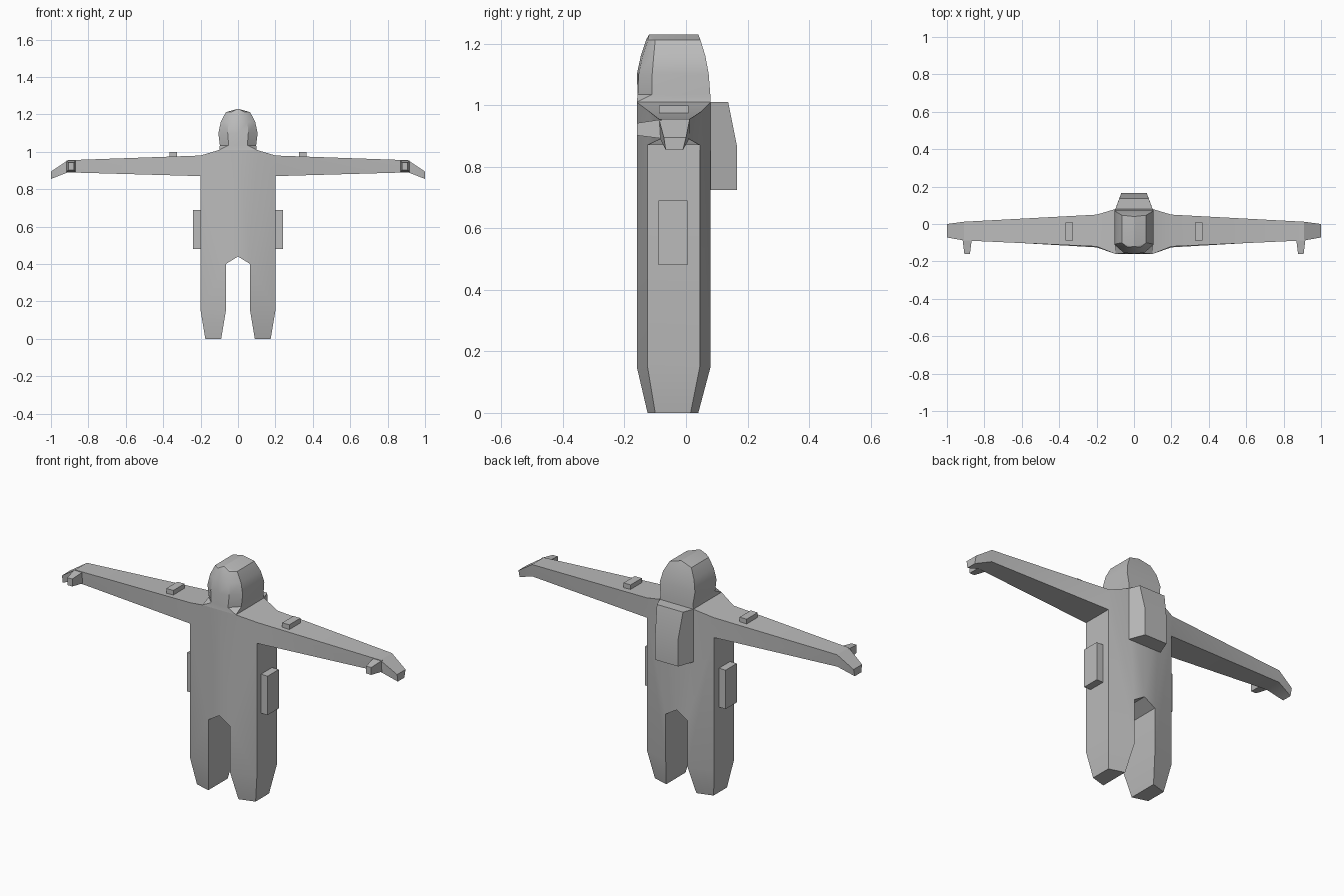
import bpy, bmesh

if "Cube" in bpy.data.objects:
    bpy.data.objects.remove(bpy.data.objects["Cube"])

grey = bpy.data.materials.new("plain grey")
grey.diffuse_color = (0.5, 0.5, 0.5, 1)
grey.use_nodes = True
grey.node_tree.nodes["Principled BSDF"].inputs["Base Color"].default_value = grey.diffuse_color


def finish(name, bm, mirror=True):
    """Mirror the half mesh across x, weld, smooth and link it."""
    if mirror:
        bmesh.ops.mirror(bm, geom=bm.verts[:] + bm.edges[:] + bm.faces[:],
                         axis='X', merge_dist=0.0001)
    bmesh.ops.remove_doubles(bm, verts=bm.verts[:], dist=0.0001)
    bmesh.ops.recalc_face_normals(bm, faces=bm.faces[:])
    mesh = bpy.data.meshes.new(name)
    bm.to_mesh(mesh)
    bm.free()
    mesh.materials.append(grey)
    ob = bpy.data.objects.new(name, mesh)
    bpy.context.collection.objects.link(ob)
    bpy.ops.object.select_all(action='DESELECT')
    ob.select_set(True)
    bpy.context.view_layer.objects.active = ob
    bpy.ops.object.shade_smooth_by_angle()
    return ob


def loft(name, rings, caps=(True, True), closed=True):
    """Skin matching rings of points; coincident points collapse."""
    bm = bmesh.new()
    rows = [[bm.verts.new(p) for p in r] for r in rings]
    n = len(rows[0])
    for a, b in zip(rows, rows[1:]):
        for i in range(n if closed else n - 1):
            j = (i + 1) % n
            bm.faces.new((a[i], a[j], b[j], b[i]))
    for use, row in zip(caps, (rows[0], rows[-1])):
        if use:
            bm.faces.new(row)
    return finish(name, bm)


def rect(a0, a1, b0, b1):
    return [(a0, b0), (a1, b0), (a1, b1), (a0, b1)]


# Half of the suit: x, z, front y, back y of each outline point
pts = {
    'chest': (0, 1.01, -.16, .08), 'neck': (.1, 1.01, -.16, .08),
    'shoulder': (.2, .98, -.12, .05), 'wrist_top': (.91, .955, -.088, .012),
    'tip_top': (1, .895, -.072, 0), 'tip_low': (1, .855, -.066, -.01),
    'wrist_low': (.91, .89, -.084, .01), 'armpit': (.2, .87, -.125, .045),
    'shin_out': (.2, .15, -.125, .045), 'sole_out': (.175, 0, -.1, .015),
    'sole_in': (.09, 0, -.125, .04), 'shin_in': (.065, .15, -.16, .08),
    'thigh': (.065, .40, -.16, .08), 'crotch': (0, .44, -.16, .08),
}
panels = [
    ('chest', 'crotch', 'thigh', 'neck'),
    ('neck', 'thigh', 'armpit', 'shoulder'),
    ('thigh', 'shin_in', 'shin_out', 'armpit'),
    ('shin_in', 'sole_in', 'sole_out', 'shin_out'),
    ('shoulder', 'armpit', 'wrist_low', 'wrist_top'),
    ('wrist_top', 'wrist_low', 'tip_low', 'tip_top'),
]
bm = bmesh.new()
front = {k: bm.verts.new((x, f, z)) for k, (x, z, f, b) in pts.items()}
back = {k: bm.verts.new((x, b, z)) for k, (x, z, f, b) in pts.items()}
for p in panels:
    bm.faces.new([front[k] for k in p])
    bm.faces.new([back[k] for k in reversed(p)])
names = list(pts)
for a, b in zip(names[1:], names[2:]):
    bm.faces.new((front[a], front[b], back[b], back[a]))
finish("suit_body", bm)

# Helmet: z, half width, front corner x, front y, side corner y, back y
levels = [
    (1.01, .1, .1, -.16, -.16, .08),
    (1.035, .097, .05, -.157, -.11, .079),
    (1.1, .105, .055, -.16, -.11, .074),
    (1.16, .092, .05, -.147, -.105, .063),
    (1.212, .065, .035, -.13, -.1, .047),
    (1.23, 0, 0, -.12, -.12, .04),
]
loft("helmet", [[(0, f, z), (c, f + (.006 if 1.05 < z < 1.22 else 0), z),
                 (w, s, z), (w, b, z), (0, b, z)]
                for z, w, c, f, s, b in levels],
     caps=(False, False), closed=False)

# Backpack: side profile narrowing towards the back
side = [(.08, 1.01, .1), (.137, 1.01, .078), (.165, .87, .068),
        (.165, .725, .068), (.08, .725, .1)]
bm = bmesh.new()
left = [bm.verts.new((-w, y, z)) for y, z, w in side]
right = [bm.verts.new((w, y, z)) for y, z, w in side]
bm.faces.new(left)
bm.faces.new(right)
for i in range(4):
    bm.faces.new((left[i], left[i + 1], right[i + 1], right[i]))
finish("backpack", bm, mirror=False)

# Hip pouches, shoulder pads and tapered thumbs, in mirrored pairs
loft("hip_pouches", [[(x, y, z) for y, z in rect(-.09, .005, .48, .69)]
                     for x in (.2, .24)])
loft("shoulder_pads", [[(x, y, z) for x, y in rect(.325, .367, -.087, .008)]
                       for z in (.965, 1.0)])
loft("thumbs", [[(x, y, z) for x, z in r] for y, r in (
    (-.08, rect(.867, .917, .892, .954)),
    (-.16, rect(.877, .907, .902, .942)))])
